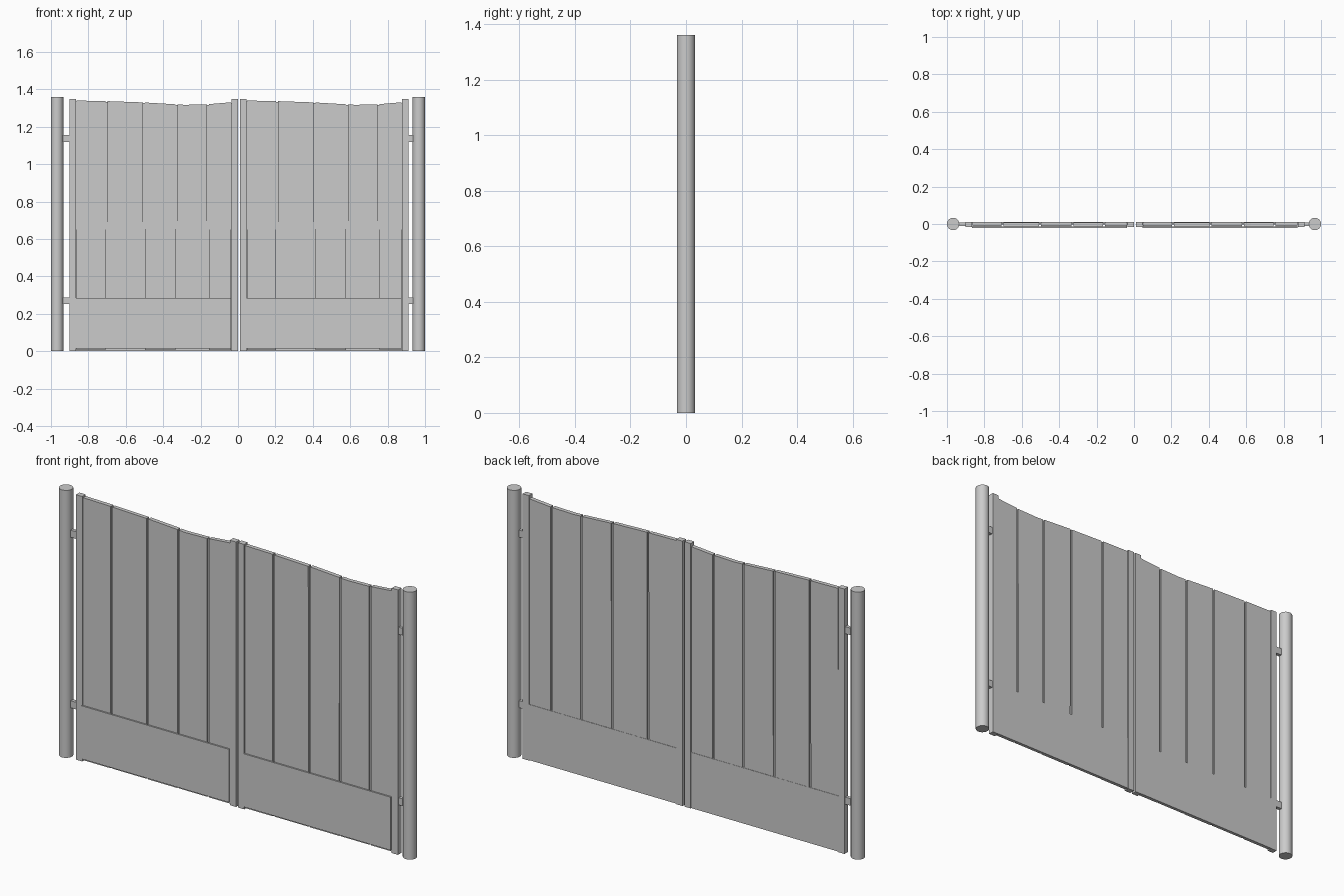
import bpy, bmesh, math

if "Cube" in bpy.data.objects:
    bpy.data.objects.remove(bpy.data.objects["Cube"])


def mesh_object(name, bm):
    bmesh.ops.recalc_face_normals(bm, faces=bm.faces)
    me = bpy.data.meshes.new(name)
    bm.to_mesh(me)
    bm.free()
    ob = bpy.data.objects.new(name, me)
    bpy.context.collection.objects.link(ob)
    return ob


def box(name, x0, x1, y0, y1, z0, z1):
    bm = bmesh.new()
    bmesh.ops.create_cube(bm, size=1)
    for v in bm.verts:
        v.co.x = x0 if v.co.x < 0 else x1
        v.co.y = y0 if v.co.y < 0 else y1
        v.co.z = z0 if v.co.z < 0 else z1
    return mesh_object(name, bm)


# Sagging top line of a leaf, measured from the inner edge of its left stile
TOP = [(0, 1.34), (0.16, 1.337), (0.36, 1.33), (0.58, 1.317), (0.70, 1.32), (0.83, 1.331)]


def top_z(x):
    for (a, za), (b, zb) in zip(TOP, TOP[1:]):
        if x <= b:
            return za + (zb - za) * (x - a) / (b - a)
    return TOP[-1][1]


def board(name, ox, x0, x1, yf, yb, z0, drop=0.0, lean=0.0):
    """Upright slab whose top follows the sag; lean tips its top in y."""
    xs = [x0] + [x for x, _ in TOP if x0 < x < x1] + [x1]
    outline = [(x0, z0), (x1, z0)] + [(x, top_z(x) - drop) for x in reversed(xs)]
    bm = bmesh.new()
    rings = [[bm.verts.new((ox + x, y + lean * (z - 0.67), z)) for x, z in outline]
             for y in (yf, yb)]
    for r in rings:
        bm.faces.new(r)
    n = len(outline)
    for i in range(n):
        j = (i + 1) % n
        bm.faces.new((rings[0][i], rings[0][j], rings[1][j], rings[1][i]))
    return mesh_object(name, bm)


# Round posts with hinge blocks
for side, x in (("left", -0.967), ("right", 0.967)):
    bpy.ops.mesh.primitive_cylinder_add(vertices=32, radius=0.033, depth=1.36,
                                        location=(x, 0, 0.68))
    post = bpy.context.object
    post.name = side + "_post"
    bpy.ops.object.shade_smooth_by_angle(angle=math.radians(40))
    hx = (-0.945, -0.895) if side == "left" else (0.91, 0.945)
    for label, z in (("lower", 0.27), ("upper", 1.137)):
        box(f"{side}_{label}_hinge", *hx, -0.01, 0.008, z - 0.018, z + 0.018)

# Two identical leaves: stiles, planks, inner sheet, kick boards
SEAMS = [0, 0.162, 0.363, 0.537, 0.705, 0.83]
LEAN = [0.001, -0.001, 0.0012, -0.0008, 0.001]
for side, ox in (("left", -0.865), ("right", 0.046)):
    box(side + "_leaf_outer_stile", ox - 0.035, ox, -0.016, 0.012, 0, 1.347)
    box(side + "_leaf_inner_stile", ox + 0.83, ox + 0.865, -0.016, 0.012, 0, 1.347)
    for i in range(5):
        a = SEAMS[i] + (0.005 if i else 0.002)
        b = SEAMS[i + 1] - (0.005 if i < 4 else 0.002)
        board(f"{side}_plank_{i + 1}", ox, a, b, -0.012, 0.009, 0.006, lean=LEAN[i])
    board(side + "_inner_sheet", ox, 0, 0.83, -0.004, 0.002, 0.004, drop=0.004)
    box(side + "_front_kick_board", ox, ox + 0.828, -0.021, -0.0135, 0.015, 0.285)
    box(side + "_back_kick_board", ox, ox + 0.83, 0.004, 0.0105, 0.002, 0.285)
